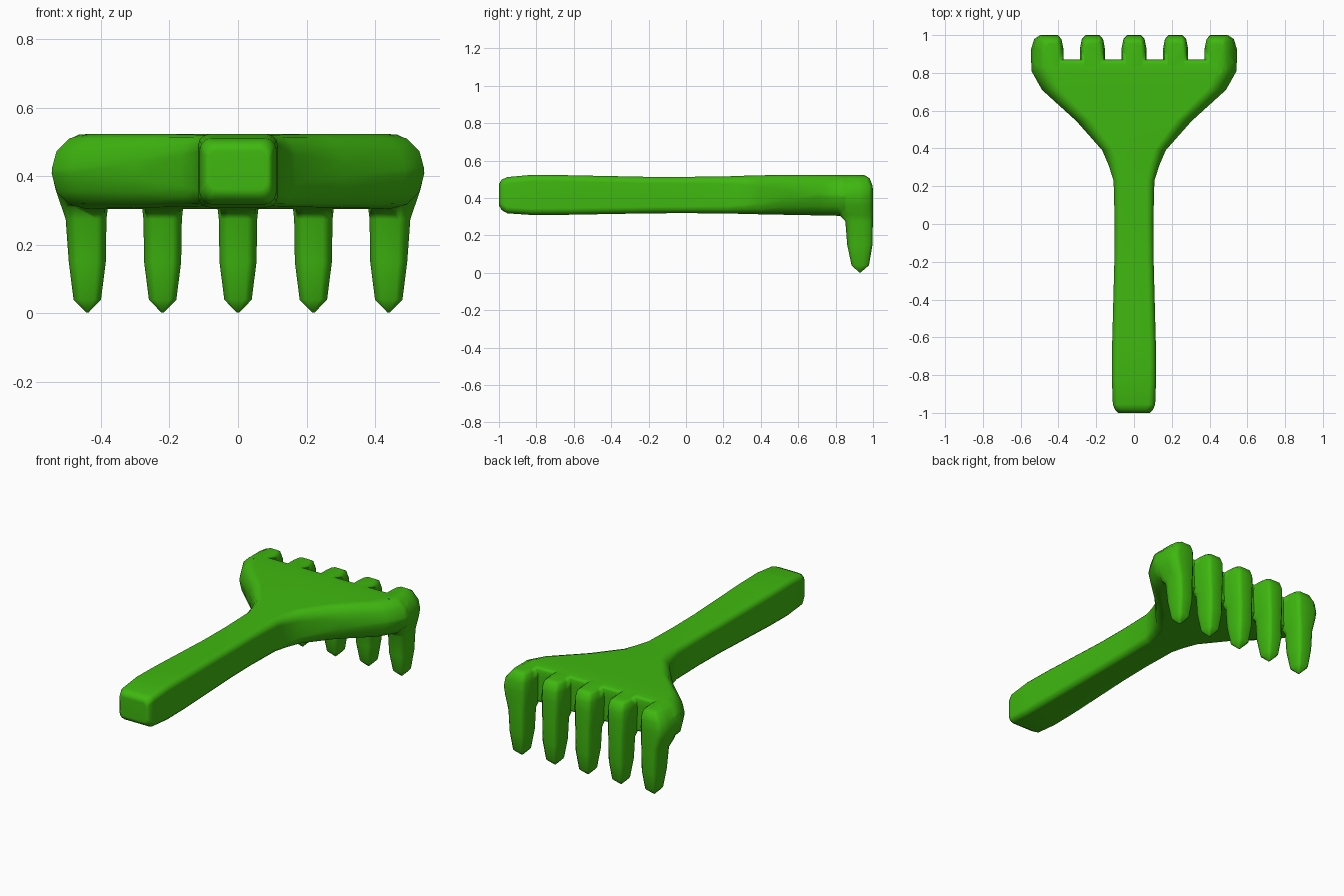
import bpy, bmesh, math

if "Cube" in bpy.data.objects:
    bpy.data.objects.remove(bpy.data.objects["Cube"])

green = bpy.data.materials.new("green_plastic")
green.diffuse_color = (0.05, 0.48, 0.005, 1)
green.use_nodes = True
green.node_tree.nodes["Principled BSDF"].inputs["Base Color"].default_value = green.diffuse_color


def loft(name, rings):
    """Skin a list of equal-length point rings and cap both ends."""
    bm = bmesh.new()
    loops = [[bm.verts.new(p) for p in ring] for ring in rings]
    n = len(loops[0])
    for a, b in zip(loops, loops[1:]):
        for i in range(n):
            j = (i + 1) % n
            bm.faces.new((a[i], a[j], b[j], b[i]))
    bm.faces.new(loops[0])
    bm.faces.new(loops[-1])
    bmesh.ops.recalc_face_normals(bm, faces=bm.faces)
    mesh = bpy.data.meshes.new(name)
    bm.to_mesh(mesh)
    bm.free()
    mesh.materials.append(green)
    obj = bpy.data.objects.new(name, mesh)
    bpy.context.collection.objects.link(obj)
    return obj


def section(y, w, r, z0, z1):
    """Rounded rectangle across the body at y."""
    pts = []
    corners = ((w - r, z1 - r, 0), (-w + r, z1 - r, 90),
               (-w + r, z0 + r, 180), (w - r, z0 + r, 270))
    for cx, cz, start in corners:
        for k in range(4):
            a = math.radians(start + 30 * k)
            pts.append((cx + r * math.cos(a), y, cz + r * math.sin(a)))
    return pts


# Handle flaring into the head: y, half width, corner radius, bottom, top
body = loft("rake", [section(*s) for s in (
    (-1.0, 0.085, 0.03, 0.36, 0.475),
    (-0.985, 0.1, 0.035, 0.335, 0.498),
    (-0.955, 0.112, 0.035, 0.318, 0.512),
    (-0.82, 0.117, 0.035, 0.309, 0.524),
    (-0.65, 0.116, 0.035, 0.31, 0.522),
    (-0.2, 0.104, 0.035, 0.318, 0.513),
    (0.0, 0.102, 0.035, 0.319, 0.513),
    (0.23, 0.108, 0.04, 0.317, 0.516),
    (0.31, 0.134, 0.05, 0.315, 0.519),
    (0.39, 0.168, 0.06, 0.313, 0.521),
    (0.545, 0.305, 0.085, 0.31, 0.524),
    (0.71, 0.487, 0.1, 0.307, 0.524),
    (0.81, 0.543, 0.1, 0.305, 0.524),
    (0.85, 0.543, 0.1, 0.305, 0.52),
    (0.872, 0.53, 0.09, 0.32, 0.505))])


def tooth_ring(cx, z, y0, y1, inner, outer, side):
    """Rounded outline of a tooth at height z."""
    d = y1 - y0
    half = ((0.55, 1.0), (0.85, 0.9), (1.0, 0.66), (1.0, 0.3),
            (0.85, 0.1), (0.5, 0.0))
    pts = [(outer * u, y0 + d * v) for u, v in half]
    pts += [(-inner * u, y0 + d * v) for u, v in reversed(half)]
    return [(cx + side * x, y, z) for x, y in pts]


# Teeth: height, back, front, half width, outer half width of the end teeth
levels = ((0.003, 0.925, 0.935, 0.004, 0.004),
          (0.04, 0.885, 0.978, 0.04, 0.04),
          (0.15, 0.862, 0.997, 0.054, 0.054),
          (0.275, 0.852, 0.999, 0.056, 0.063),
          (0.31, 0.82, 1.0, 0.06, 0.075),
          (0.36, 0.8, 1.0, 0.064, 0.092),
          (0.41, 0.79, 1.0, 0.066, 0.104),
          (0.465, 0.79, 0.998, 0.066, 0.092),
          (0.505, 0.79, 0.982, 0.06, 0.058),
          (0.522, 0.79, 0.955, 0.04, 0.025))
for i in range(-2, 3):
    end = abs(i) == 2
    tooth = loft("tooth", [
        tooth_ring(i * 0.22, z, y0, y1, w, wo if end else w, -1 if i < 0 else 1)
        for z, y0, y1, w, wo in levels])
    tooth.hide_render = True
    mod = body.modifiers.new("join_tooth", "BOOLEAN")
    mod.operation = "UNION"
    mod.solver = "EXACT"
    mod.object = tooth
    bpy.context.view_layer.objects.active = body
    bpy.ops.object.modifier_apply(modifier=mod.name)
    bpy.data.objects.remove(tooth)

# Smooth shading with flat large faces
bpy.ops.object.select_all(action="DESELECT")
body.select_set(True)
bpy.context.view_layer.objects.active = body
bpy.ops.object.shade_smooth_by_angle(angle=math.radians(65))
weighted = body.modifiers.new("weighted_normals", "WEIGHTED_NORMAL")
weighted.keep_sharp = True
